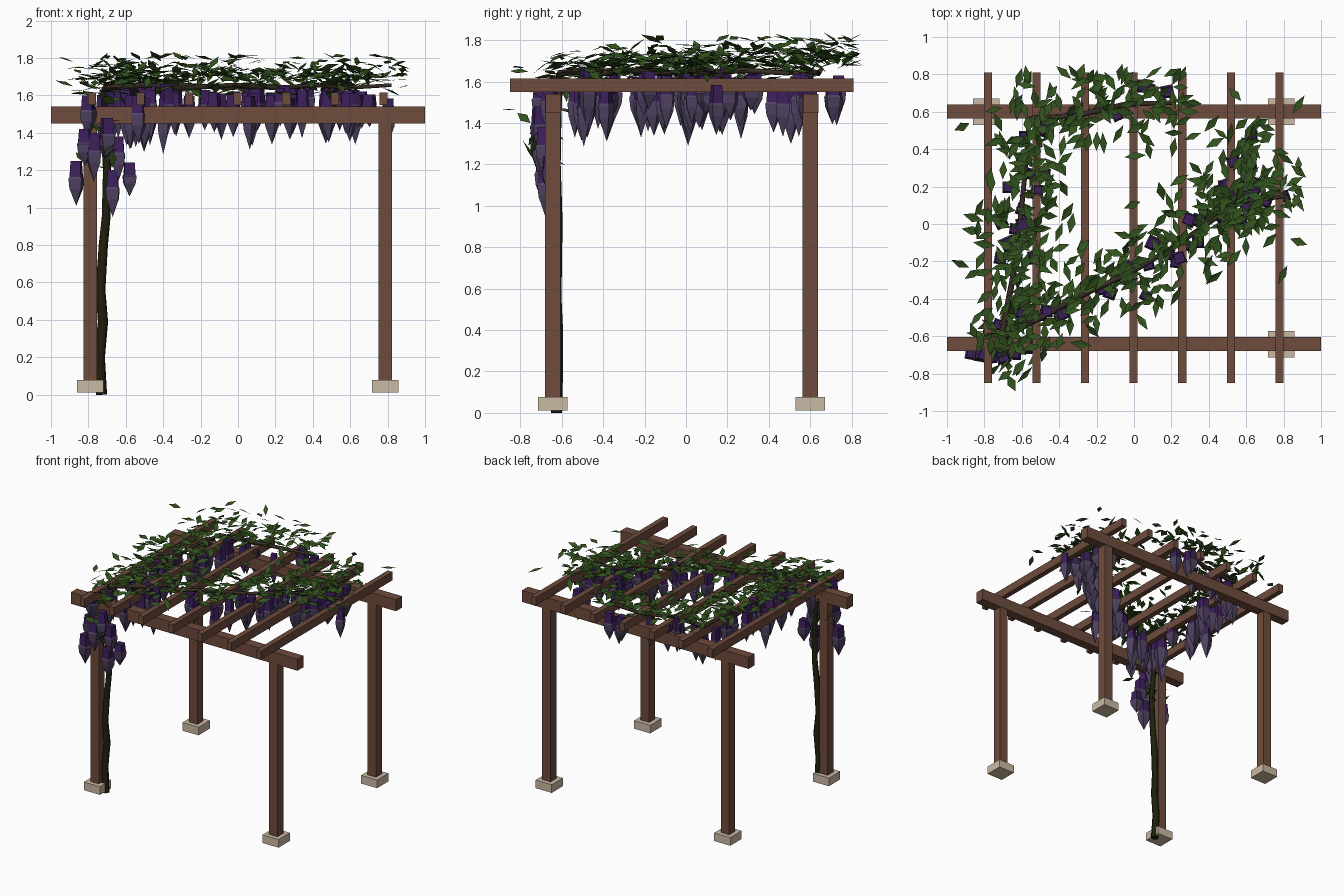
import bpy, bmesh, math, random
from mathutils import Vector, Matrix, Euler

random.seed(11)
if "Cube" in bpy.data.objects:
    bpy.data.objects.remove(bpy.data.objects["Cube"], do_unlink=True)


def material(name, rgb):
    m = bpy.data.materials.new(name)
    m.use_nodes = True
    m.diffuse_color = (*rgb, 1)
    m.node_tree.nodes["Principled BSDF"].inputs["Base Color"].default_value = (*rgb, 1)
    return m


wood = material("brown wood", (0.155, 0.072, 0.045))
stone = material("pale stone", (0.6, 0.49, 0.37))
bark = material("dark bark", (0.014, 0.014, 0.004))
twig = material("twig brown", (0.04, 0.026, 0.018))
green = material("leaf green", (0.032, 0.085, 0.013))
violet = material("deep violet", (0.046, 0.014, 0.108))
lavender = material("dusky lavender", (0.08, 0.055, 0.122))


def finish(name, bm, *mats):
    mesh = bpy.data.meshes.new(name)
    bm.to_mesh(mesh)
    bm.free()
    for m in mats:
        mesh.materials.append(m)
    obj = bpy.data.objects.new(name, mesh)
    bpy.context.collection.objects.link(obj)


def box(name, centre, size, mat):
    bm = bmesh.new()
    bmesh.ops.create_cube(bm, size=1, matrix=Matrix.Translation(centre) @ Matrix.Diagonal((*size, 1)))
    finish(name, bm, mat)


def vine(name, points, radius, mat):
    curve = bpy.data.curves.new(name, "CURVE")
    curve.dimensions = "3D"
    curve.bevel_depth = radius
    curve.bevel_resolution = 1
    curve.use_fill_caps = True
    spline = curve.splines.new("POLY")
    spline.points.add(len(points) - 1)
    for i, p in enumerate(points):
        spline.points[i].co = (*p, 1)
        spline.points[i].radius = 1 - 0.4 * i / len(points)
    curve.materials.append(mat)
    obj = bpy.data.objects.new(name, curve)
    bpy.context.collection.objects.link(obj)


# Timber frame on stone footings
FRONT, BACK = -0.643, 0.6
for side, y in (("front", FRONT), ("back", BACK)):
    box(side + "_beam", (0, y + 0.002, 1.495), (2, 0.075, 0.092), wood)
    for hand, x in (("right", -0.79), ("left", 0.787)):
        box(f"{side}_{hand}_post", (x, y, 0.79), (0.074, 0.074, 1.5), wood)
        box(f"{side}_{hand}_footing", (x, y, 0.045), (0.142, 0.142, 0.065), stone)
for i in range(7):
    box(f"rafter_{i + 1}", (-0.78 + i * 0.2595, -0.02, 1.583), (0.043, 1.66, 0.066), wood)

# Climbing trunk and the runners over the roof
vine("vine_trunk", [(-0.73, -0.625, 0), (-0.74, -0.62, 0.2), (-0.722, -0.618, 0.39),
                    (-0.735, -0.625, 0.56), (-0.72, -0.62, 0.8), (-0.705, -0.618, 0.95),
                    (-0.7, -0.625, 1.2), (-0.715, -0.62, 1.45), (-0.71, -0.61, 1.64)], 0.03, bark)
paths = {
    "diagonal": [(-0.71, -0.61), (-0.5, -0.5), (-0.3, -0.39), (-0.02, -0.26), (0.2, -0.13),
                 (0.42, 0.02), (0.58, 0.12), (0.82, 0.15)],
    "side": [(-0.71, -0.61), (-0.65, -0.3), (-0.61, 0.0), (-0.58, 0.3), (-0.56, 0.56)],
    "back": [(-0.56, 0.56), (-0.3, 0.58), (-0.05, 0.64), (0.22, 0.65)],
    "branch": [(0.5, 0.07), (0.6, 0.28), (0.63, 0.5)],
}
segments = []
for name, pts in paths.items():
    vine(name + "_runner", [(x, y, 1.64 + 0.015 * (i % 2)) for i, (x, y) in enumerate(pts)], 0.017, twig)
    segments += [(Vector(a), Vector(b)) for a, b in zip(pts, pts[1:])]
weights = [(b - a).length for a, b in segments]


def near_runner(spread):
    a, b = random.choices(segments, weights)[0]
    p = a.lerp(b, random.random())
    x, y = p.x + random.gauss(0, spread), p.y + random.gauss(0, spread)
    return max(-0.95, min(0.88, x)), max(-0.81, min(0.81, y))


# Foliage: folded diamond leaves
def add_leaf(bm, pos, tilt):
    length, width = random.uniform(0.046, 0.062), random.uniform(0.018, 0.025)
    turn = Euler((random.gauss(0, tilt), random.gauss(0, tilt), random.gauss(0.9, 0.8)))
    place = Matrix.Translation(pos) @ turn.to_matrix().to_4x4()
    tail, left, tip, right = [bm.verts.new(place @ Vector(c)) for c in (
        (-length, 0, 0), (0, -width, 0.003), (length, 0, 0), (0, width, 0.003))]
    bm.faces.new((tail, left, tip))
    bm.faces.new((tail, tip, right))


bm = bmesh.new()
for _ in range(660):
    x, y = near_runner(0.12)
    z = 1.695 + 0.04 * y + random.gauss(0, 0.045)
    add_leaf(bm, (x, y, max(1.61, min(1.81, z))), 0.28)
for _ in range(28):
    add_leaf(bm, (random.gauss(-0.72, 0.06), random.gauss(-0.67, 0.05), random.uniform(1.2, 1.6)), 0.5)
finish("leaves", bm, green)


# Hanging blossoms: square cap above a tapering tail
def add_blossom(bm, x, y, top, length, width):
    turn = random.uniform(-0.5, 0.5)
    rings = []
    for depth, w in ((0, 0.8), (0.36, 0.95), (0.4, 1.1), (0.62, 0.95)):
        ring = []
        for k in range(4):
            a = turn + math.pi / 4 + k * math.pi / 2
            r = width * w * 0.7
            ring.append(bm.verts.new((x + r * math.cos(a), y + r * math.sin(a), top - depth * length)))
        rings.append(ring)
    bm.faces.new(rings[0])
    for level, (up, low) in enumerate(zip(rings, rings[1:])):
        for k in range(4):
            j = (k + 1) % 4
            bm.faces.new((up[k], low[k], low[j], up[j])).material_index = int(level > 0)
    tip = bm.verts.new((x, y, top - length))
    for k in range(4):
        bm.faces.new((rings[-1][k], tip, rings[-1][(k + 1) % 4])).material_index = 1


bm = bmesh.new()
for _ in range(66):
    x, y = near_runner(0.05)
    length = random.uniform(0.19, 0.29) - 0.04 * x
    add_blossom(bm, x, y, random.uniform(1.58, 1.67), length, random.uniform(0.05, 0.07))
for x, y, top, length in (
        (-0.865, -0.69, 1.25, 0.24), (-0.82, -0.7, 1.42, 0.2), (-0.77, -0.71, 1.4, 0.26),
        (-0.67, -0.68, 1.2, 0.25), (-0.64, -0.69, 1.38, 0.24), (-0.58, -0.66, 1.24, 0.18),
        (-0.7, -0.71, 1.48, 0.24), (-0.8, -0.7, 1.6, 0.22), (-0.53, -0.66, 1.6, 0.26)):
    add_blossom(bm, x, y, top, length, 0.066)
bmesh.ops.recalc_face_normals(bm, faces=bm.faces)
finish("blossoms", bm, violet, lavender)
